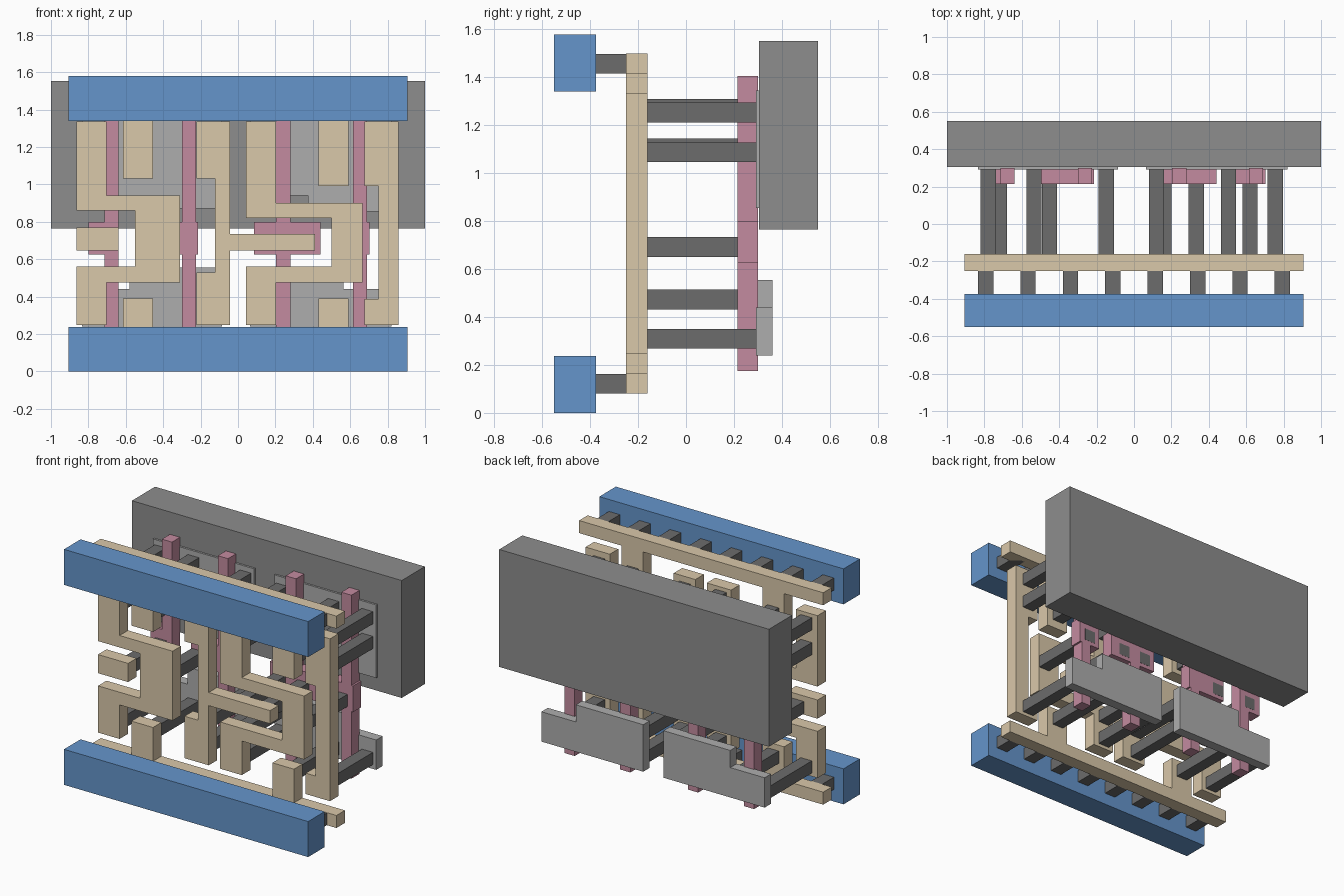
import bpy, bmesh


def material(name, color):
    m = bpy.data.materials.new(name)
    m.diffuse_color = (*color, 1)
    return m


BLUE = material("blue_metal", (0.13, 0.30, 0.60))
TAN = material("tan_metal", (0.70, 0.58, 0.40))
PINK = material("pink_gate", (0.55, 0.26, 0.35))
DARK = material("dark_contact", (0.15, 0.15, 0.15))
LIGHT = material("light_grey", (0.42, 0.42, 0.42))
GREY = material("mid_grey", (0.27, 0.27, 0.27))


def plate(name, outline, y0, y1, mat):
    """Extrude an x-z outline from y0 to y1."""
    bm = bmesh.new()
    face = bm.faces.new([bm.verts.new((x, y0, z)) for x, z in outline])
    ext = bmesh.ops.extrude_face_region(bm, geom=[face])["geom"]
    bmesh.ops.translate(bm, vec=(0, y1 - y0, 0),
                        verts=[g for g in ext if isinstance(g, bmesh.types.BMVert)])
    bmesh.ops.recalc_face_normals(bm, faces=bm.faces)
    me = bpy.data.meshes.new(name)
    bm.to_mesh(me)
    bm.free()
    me.materials.append(mat)
    ob = bpy.data.objects.new(name, me)
    bpy.context.collection.objects.link(ob)
    return ob


def box(name, x0, x1, y0, y1, z0, z1, mat):
    return plate(name, [(x0, z0), (x1, z0), (x1, z1), (x0, z1)], y0, y1, mat)


def contact(name, x, z, y0, y1, h=0.041):
    box(name, x - h, x + h, y0, y1, z - h, z + h, DARK)


# Large back block
box("well_block", -1, 1, 0.305, 0.55, 0.765, 1.552, GREY)

# Blue power rails and the short contacts behind them
for tag, z0, zc in (("lower", 0, 0.122), ("upper", 1.34, 1.457)):
    box(tag + "_power_rail", -0.905, 0.905, -0.55, -0.375, z0, z0 + 0.238, BLUE)
    for i in range(8):
        contact(f"{tag}_rail_contact_{i}", -0.793 + i * 0.2266, zc, -0.376, -0.2)


# Tan rails with two stubs each
def tan(name, outline):
    plate(name, outline, -0.25, -0.16, TAN)


def tan_rail(name, outer, inner, tip_l, tip_r):
    tan(name, [(-0.905, outer), (0.905, outer), (0.905, inner),
               (0.59, inner), (0.59, tip_r), (0.43, tip_r), (0.43, inner),
               (-0.455, inner), (-0.455, tip_l), (-0.615, tip_l),
               (-0.615, inner), (-0.905, inner)])


tan_rail("lower_tan_rail", 0.08, 0.164, 0.39, 0.39)
tan_rail("upper_tan_rail", 1.5, 1.416, 1.03, 0.99)

# Tan signal tracks
B, T = 0.247, 1.335
tan("left_track", [(-0.863, T), (-0.863, 0.86), (-0.55, 0.86), (-0.55, 0.56),
                   (-0.863, 0.56), (-0.863, B), (-0.703, B), (-0.703, 0.475),
                   (-0.31, 0.475), (-0.31, 0.94), (-0.703, 0.94), (-0.703, T)])
tan("left_tab", [(-0.863, 0.645), (-0.64, 0.645), (-0.64, 0.77), (-0.863, 0.77)])
tan("centre_track", [(-0.222, T), (-0.222, 1.03), (-0.122, 1.03), (-0.122, 0.528),
                     (-0.222, 0.528), (-0.222, B), (-0.042, B), (-0.042, 0.647),
                     (0.413, 0.647), (0.413, 0.735), (-0.042, 0.735), (-0.042, T)])
tan("right_track", [(0.043, T), (0.043, 0.82), (0.5, 0.82), (0.5, 0.56),
                    (0.043, 0.56), (0.043, B), (0.203, B), (0.203, 0.475),
                    (0.665, 0.475), (0.665, 0.9), (0.203, 0.9), (0.203, T)])
tan("end_track", [(0.677, T), (0.677, 0.99), (0.75, 0.99), (0.75, 0.387),
                  (0.677, 0.387), (0.677, B), (0.857, B), (0.857, T)])

# Pink gate strips with wider middle pads
for i, (s0, s1, p0, p1) in enumerate(((-0.715, -0.64, -0.8, -0.64),
                                      (-0.3, -0.225, -0.5, -0.213),
                                      (0.203, 0.28, 0.085, 0.44),
                                      (0.615, 0.69, 0.545, 0.703))):
    pts = [(s0, 0.175), (s1, 0.175), (s1, 0.625), (p1, 0.625), (p1, 0.8), (s1, 0.8),
           (s1, 1.405), (s0, 1.405), (s0, 0.8), (p0, 0.8), (p0, 0.625), (s0, 0.625)]
    if s1 == p1:
        pts = [p for p in pts if p not in ((s1, 0.625), (s1, 0.8))]
    plate(f"gate_strip_{i}", pts, 0.215, 0.3, PINK)

# Light grey stepped plates
plate("lower_left_plate", [(-0.835, 0.24), (-0.085, 0.24), (-0.085, 0.555),
                           (-0.58, 0.555), (-0.58, 0.44), (-0.835, 0.44)],
      0.292, 0.36, LIGHT)
plate("lower_right_plate", [(0.065, 0.24), (0.82, 0.24), (0.82, 0.44),
                            (0.565, 0.44), (0.565, 0.555), (0.065, 0.555)],
      0.292, 0.36, LIGHT)
box("upper_left_plate", -0.835, -0.085, 0.292, 0.36, 0.87, 1.345, LIGHT)
plate("upper_right_plate", [(0.065, 0.94), (0.375, 0.94), (0.375, 0.855),
                            (0.82, 0.855), (0.82, 1.345), (0.065, 1.345)],
      0.292, 0.36, LIGHT)

# Long contacts from tan tracks to the plates
for i, x in enumerate((-0.78, -0.535, -0.148, 0.12, 0.505, 0.755)):
    lift = 0.016 if x < 0 else 0
    heights = [0.31, 1.087 + lift, 1.253 + lift]
    if i in (2, 3):
        heights.append(0.473)
    for j, z in enumerate(heights):
        contact(f"plate_contact_{i}_{j}", x, z, -0.2, 0.31)

# Long contacts from tan tracks to the gate pads
for i, x in enumerate((-0.72, -0.452, 0.16, 0.333, 0.62)):
    contact(f"gate_contact_{i}", x, 0.692, -0.2, 0.301)
